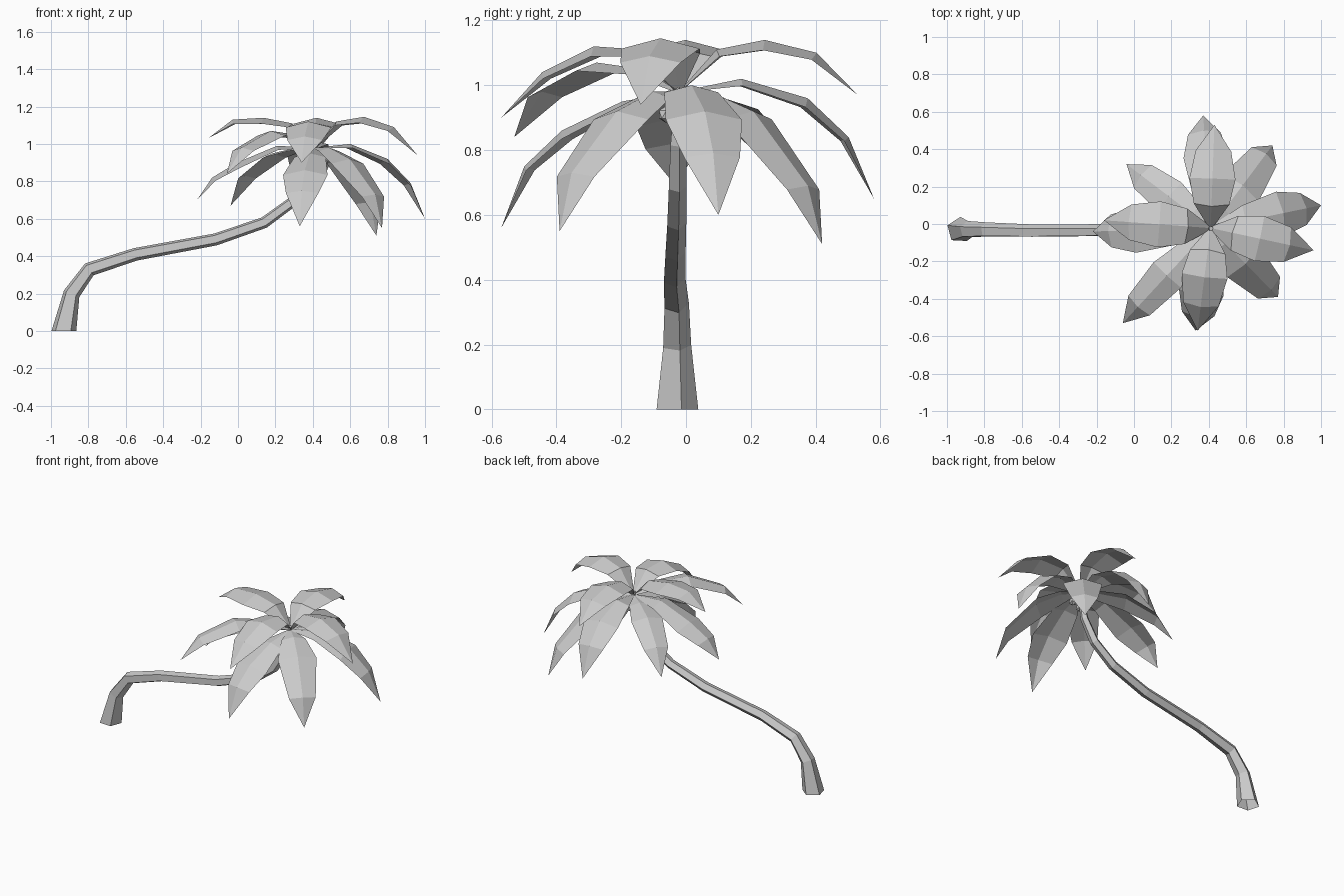
import bpy, bmesh, math
from mathutils import Vector

cube = bpy.data.objects.get("Cube")
if cube:
    bpy.data.objects.remove(cube, do_unlink=True)

grey = bpy.data.materials.new("light_grey")
grey.use_nodes = True
colour = (0.6, 0.6, 0.6, 1)
grey.diffuse_color = colour
grey.node_tree.nodes["Principled BSDF"].inputs["Base Color"].default_value = colour


def finish(name, bm):
    """Turn a bmesh into a named, flat shaded object."""
    mesh = bpy.data.meshes.new(name)
    bm.to_mesh(mesh)
    bm.free()
    mesh.materials.append(grey)
    obj = bpy.data.objects.new(name, mesh)
    bpy.context.collection.objects.link(obj)


# Trunk: five-sided tube, open at the foot, swept along a path of (x, y, z, radius)
def build_trunk():
    path = [(-0.932, -0.032, 0, 0.07), (-0.89, -0.031, 0.2, 0.047),
            (-0.795, -0.032, 0.33, 0.041), (-0.55, -0.038, 0.41, 0.036),
            (-0.12, -0.035, 0.49, 0.034), (0.14, -0.031, 0.58, 0.032),
            (0.29, -0.028, 0.69, 0.03), (0.37, -0.026, 0.82, 0.026),
            (0.412, -0.024, 1.0, 0.012)]
    bm = bmesh.new()
    points = [Vector(p[:3]) for p in path]
    rings = []
    for i, p in enumerate(points):
        after = points[i + 1] - p if i + 1 < len(points) else p - points[i - 1]
        before = p - points[i - 1] if i else after
        t = before.normalized() + after.normalized() if i else Vector((0, 0, 1))
        side = Vector((t.z, 0, -t.x)).normalized()
        ring = []
        for k in range(5):
            a = math.radians(15 + 72 * k)
            offset = side * math.cos(a) + Vector((0, math.sin(a), 0))
            ring.append(bm.verts.new(p + offset * path[i][3]))
        rings.append(ring)
    for low, high in zip(rings, rings[1:]):
        for k in range(5):
            n = (k + 1) % 5
            bm.faces.new((low[k], low[n], high[n], high[k]))
    bm.faces.new(rings[-1])
    finish("trunk", bm)


# Frond: drooping leaf folded along its ridge, ending in a point
CROWN = Vector((0.41, -0.022, 0.98))


def build_frond(name, tip, heights, steps, widths):
    bm = bmesh.new()
    out = Vector((tip[0] - CROWN.x, tip[1] - CROWN.y, 0))
    across = Vector((-out.y, out.x, 0)).normalized()
    ridge = [CROWN.copy()]
    for s, z in zip(steps, heights):
        p = CROWN + out * s
        p.z = z
        ridge.append(p)
    rows = []
    for i, half in enumerate(widths):
        slope = (ridge[i + 1] - ridge[max(i - 1, 0)]).normalized()
        drop = slope.cross(across) * half * 0.26
        rows.append([bm.verts.new(ridge[i] + across * half - drop),
                     bm.verts.new(ridge[i]),
                     bm.verts.new(ridge[i] - across * half - drop)])
    end = bm.verts.new(ridge[-1])
    for k in range(2):
        for a, b in zip(rows, rows[1:]):
            bm.faces.new((a[k + 1], b[k + 1], b[k], a[k]))
        bm.faces.new((rows[-1][k + 1], end, rows[-1][k]))
    bm.normal_update()
    if sum(f.normal.z for f in bm.faces) < 0:
        bmesh.ops.reverse_faces(bm, faces=bm.faces[:])
    finish(name, bm)


# Coconut: small faceted ball hanging under the crown
def build_coconut(name, angle):
    bm = bmesh.new()
    bmesh.ops.create_icosphere(bm, subdivisions=1, radius=0.027)
    a = math.radians(angle)
    shift = CROWN + Vector((math.cos(a) * 0.05, math.sin(a) * 0.05, -0.07))
    bmesh.ops.translate(bm, verts=bm.verts[:], vec=shift)
    finish(name, bm)


build_trunk()

# Each tier: positions along the frond and half widths there
HIGH = ((0.21, 0.48, 0.77, 1), (0.01, 0.095, 0.123, 0.095))
LOW = ((0.32, 0.66, 0.87, 1), (0.01, 0.085, 0.12, 0.088))
CORNER = ((0.22, 0.5, 0.83, 1), (0.01, 0.065, 0.1, 0.078))
STEEP = ((0.22, 0.52, 0.9, 1), (0.01, 0.075, 0.12, 0.083))

fronds = {
    "upper_frond_left": ((0.96, -0.14), (1.12, 1.145, 1.09, 0.94), HIGH),
    "upper_frond_right": ((-0.16, 0.02), (1.11, 1.14, 1.13, 1.03), HIGH),
    "upper_frond_front": ((0.34, -0.57), (1.11, 1.12, 1.04, 0.90), HIGH),
    "upper_frond_back": ((0.43, 0.53), (1.11, 1.14, 1.10, 0.97), HIGH),
    "lower_frond_left": ((1.0, 0.10), (1.0, 0.92, 0.79, 0.60), LOW),
    "lower_frond_right": ((-0.22, -0.04), (0.99, 0.90, 0.82, 0.70), LOW),
    "lower_frond_front": ((0.33, -0.57), (0.95, 0.86, 0.75, 0.56), LOW),
    "lower_frond_back": ((0.37, 0.58), (1.02, 0.96, 0.84, 0.65), LOW),
    "corner_frond_front_right": ((-0.06, -0.53), (1.05, 1.07, 0.98, 0.84), CORNER),
    "corner_frond_back_right": ((-0.04, 0.32), (0.98, 0.95, 0.83, 0.67), CORNER),
    "corner_frond_back_left": ((0.74, 0.42), (0.98, 0.92, 0.69, 0.51), STEEP),
    "corner_frond_front_left": ((0.77, -0.39), (0.98, 0.92, 0.73, 0.55), STEEP),
}
for name, (tip, heights, (steps, widths)) in fronds.items():
    build_frond(name, tip, heights, steps, widths)

for i, angle in enumerate((110, 230, 350)):
    build_coconut(f"coconut_{i + 1}", angle)
